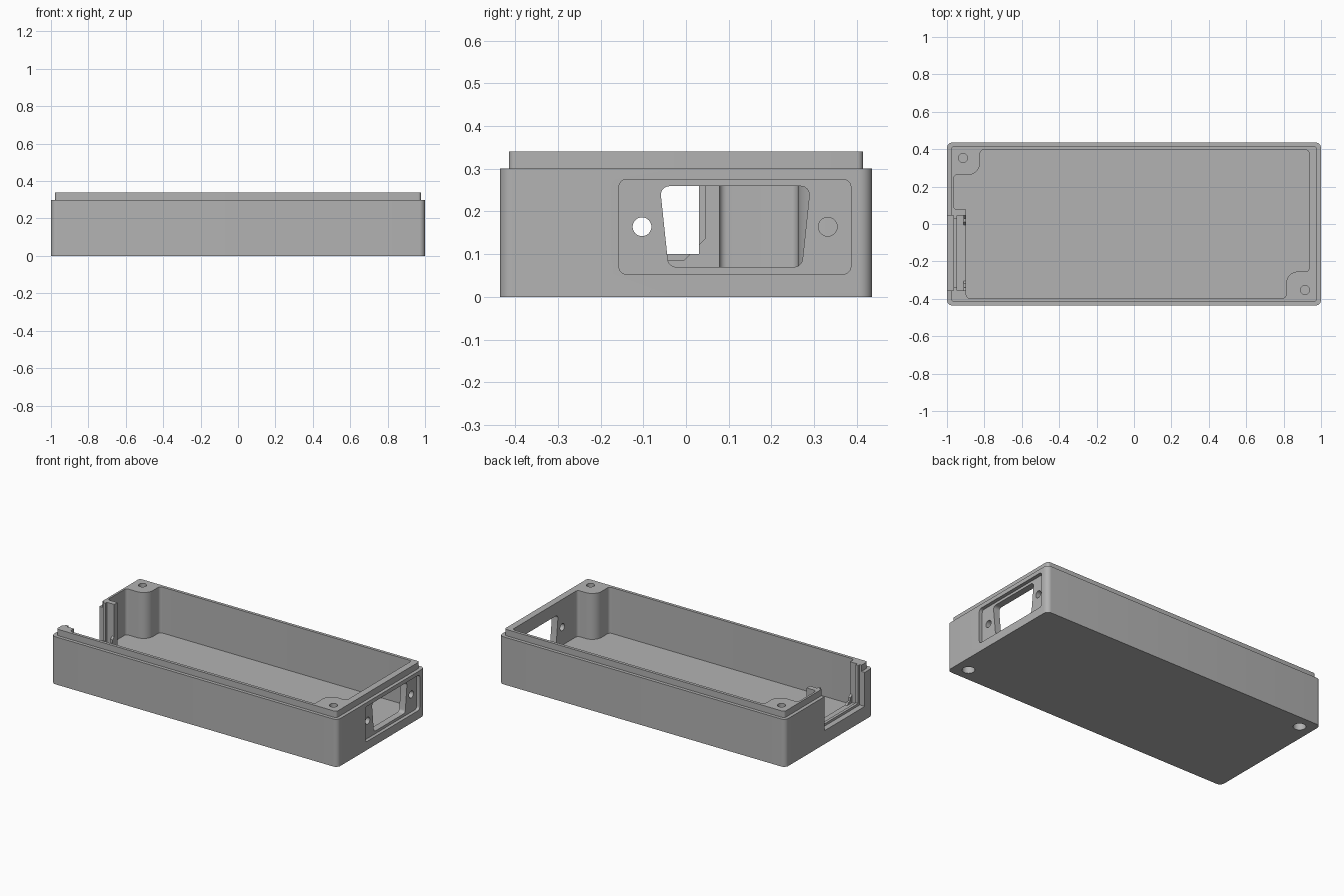
import bpy
import bmesh
from math import pi, cos, sin
from mathutils import Vector

if "Cube" in bpy.data.objects:
    bpy.data.objects.remove(bpy.data.objects["Cube"], do_unlink=True)

grey = bpy.data.materials.new("plain grey")
grey.use_nodes = True
grey.diffuse_color = (0.45, 0.45, 0.45, 1)
grey.node_tree.nodes["Principled BSDF"].inputs["Base Color"].default_value = (0.45, 0.45, 0.45, 1)


def rounded(corners, steps=8):
    """Outline from (a, b, radius) corners, each filleted by its radius."""
    out = []
    for i, (a, b, r) in enumerate(corners):
        p = Vector((a, b))
        if r == 0:
            out.append(p)
            continue
        u = (Vector(corners[i - 1][:2]) - p).normalized()
        v = (Vector(corners[(i + 1) % len(corners)][:2]) - p).normalized()
        half = u.angle(v) / 2
        centre = p + (u + v).normalized() * (r / sin(half))
        reach = r / (sin(half) / cos(half))
        start, end = p + u * reach - centre, p + v * reach - centre
        sweep = pi - 2 * half
        for k in range(steps + 1):
            t = k / steps
            w = (start * sin((1 - t) * sweep) + end * sin(t * sweep)) / sin(sweep)
            out.append(centre + w)
    return out


def rect(a0, a1, b0, b1, r=0.0):
    return rounded([(a0, b0, r), (a1, b0, r), (a1, b1, r), (a0, b1, r)])


def circle(a, b, r, n=32):
    return [Vector((a + r * cos(2 * pi * k / n), b + r * sin(2 * pi * k / n))) for k in range(n)]


def prism(name, outline, lo, hi, axis="z"):
    """Extrude an outline along z (outline is x, y) or along x (outline is y, z)."""
    bm = bmesh.new()
    place = (lambda p, d: (p.x, p.y, d)) if axis == "z" else (lambda p, d: (d, p.x, p.y))
    face = bm.faces.new([bm.verts.new(place(p, lo)) for p in outline])
    side = bmesh.ops.extrude_face_region(bm, geom=[face])["geom"]
    shift = (0, 0, hi - lo) if axis == "z" else (hi - lo, 0, 0)
    bmesh.ops.translate(bm, verts=[g for g in side if isinstance(g, bmesh.types.BMVert)], vec=shift)
    bmesh.ops.recalc_face_normals(bm, faces=bm.faces)
    mesh = bpy.data.meshes.new(name)
    bm.to_mesh(mesh)
    bm.free()
    mesh.materials.append(grey)
    obj = bpy.data.objects.new(name, mesh)
    bpy.context.collection.objects.link(obj)
    return obj


def combine(target, tool, operation="DIFFERENCE"):
    mod = target.modifiers.new("combine", "BOOLEAN")
    mod.operation, mod.solver, mod.object = operation, "EXACT", tool
    bpy.context.view_layer.objects.active = target
    bpy.ops.object.modifier_apply(modifier=mod.name)
    bpy.data.objects.remove(tool, do_unlink=True)


# Outer shell with the stepped lip for a lid
case = prism("case_tray", rect(-1, 1, -0.436, 0.436, 0.03), 0, 0.3)
combine(case, prism("lip", rect(-0.978, 0.978, -0.415, 0.415, 0.015), 0.1, 0.34), "UNION")

# Cavity, leaving two rounded screw bosses and the thick slotted end wall
f, big = 0.018, 0.065
cavity = rounded([
    (0.936, 0.396, f), (-0.823, 0.396, f), (-0.823, 0.262, big), (-0.965, 0.262, f),
    (-0.965, 0.078, f), (-0.897, 0.078, 0), (-0.897, -0.396, f), (0.813, -0.396, f),
    (0.813, -0.254, big), (0.936, -0.254, f)])
combine(case, prism("cavity", cavity, 0.05, 0.5))

# Screw holes: narrow from the top, wide counterbore from below
for x, y in ((-0.914, 0.353), (0.914, -0.353)):
    combine(case, prism("screw_hole", circle(x, y, 0.024), 0.22, 0.5))
    combine(case, prism("counterbore", circle(x, y, 0.036), -0.1, 0.18))

# Open slot in the end wall: a thin ridge between wider outer and inner steps
combine(case, prism("slot_ridge", rect(-0.34, 0.03, 0.1, 0.5), -1.1, -0.8, "x"))
combine(case, prism("slot_outer", rect(-0.355, 0.045, 0.085, 0.5), -1.1, -0.965, "x"))
combine(case, prism("slot_inner", rect(-0.355, 0.045, 0.085, 0.5), -0.947, -0.912, "x"))
gusset = rounded([(-0.305, 0.085, 0), (-0.005, 0.085, 0), (0.045, 0.137, 0), (0.045, 0.5, 0),
                  (-0.355, 0.5, 0), (-0.355, 0.137, 0)])
combine(case, prism("slot_gussets", gusset, -0.92, -0.8, "x"))

# Connector recess, tapered opening and its two screw holes
combine(case, prism("recess", rect(-0.157, 0.386, 0.053, 0.275, 0.018), 0.978, 1.1, "x"))
port = rounded([(-0.041, 0.07, 0.02), (0.271, 0.07, 0.02), (0.291, 0.259, 0.02), (-0.061, 0.259, 0.02)])
combine(case, prism("port", port, 0.9, 1.1, "x"))
for y in (-0.103, 0.332):
    combine(case, prism("port_screw", circle(y, 0.164, 0.022), 0.9, 1.1, "x"))

# Smooth the fillets, keep the edges sharp
bpy.ops.object.select_all(action="DESELECT")
case.select_set(True)
bpy.context.view_layer.objects.active = case
bpy.ops.object.shade_smooth_by_angle(angle=0.5)
